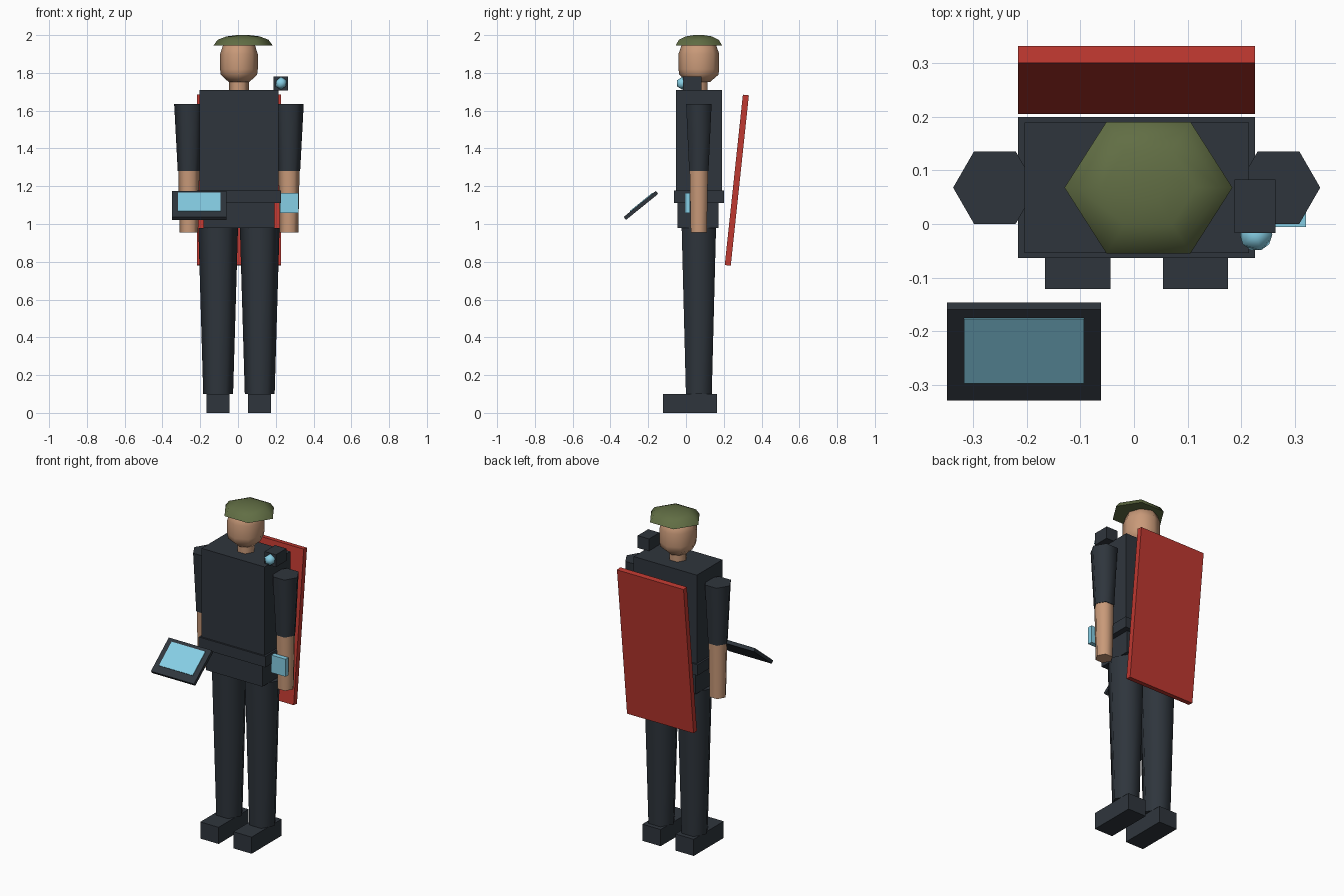
import bpy, bmesh, math
from mathutils import Matrix, Vector

old = bpy.data.objects.get("Cube")
if old:
    bpy.data.objects.remove(old, do_unlink=True)


def material(name, rgb):
    m = bpy.data.materials.new(name)
    m.use_nodes = True
    colour = (*rgb, 1)
    m.diffuse_color = colour
    bsdf = next(n for n in m.node_tree.nodes if n.type == 'BSDF_PRINCIPLED')
    bsdf.inputs["Base Color"].default_value = colour
    return m


SLATE = material("slate", (0.028, 0.036, 0.046))
SKIN = material("skin", (0.58, 0.32, 0.19))
OLIVE = material("olive", (0.12, 0.155, 0.058))
RED = material("red", (0.52, 0.04, 0.03))
BLUE = material("light blue", (0.24, 0.62, 0.78))

CX, CY = 0.005, 0.068  # body axis


def finish(name, bm, mat, smooth=False):
    bmesh.ops.recalc_face_normals(bm, faces=bm.faces[:])
    mesh = bpy.data.meshes.new(name)
    bm.to_mesh(mesh)
    bm.free()
    mesh.materials.append(mat)
    obj = bpy.data.objects.new(name, mesh)
    bpy.context.collection.objects.link(obj)
    if smooth:
        bpy.ops.object.select_all(action='DESELECT')
        obj.select_set(True)
        bpy.context.view_layer.objects.active = obj
        bpy.ops.object.shade_smooth_by_angle(angle=math.radians(65))
    return obj


def box(name, centre, size, mat, tilt=0.0):
    bm = bmesh.new()
    bmesh.ops.create_cube(bm, size=1)
    bm.transform(Matrix.Translation(centre) @ Matrix.Rotation(tilt, 4, 'X')
                 @ Matrix.Diagonal((*size, 1)))
    return finish(name, bm, mat)


def turned(name, x, profile, mat, sides=6, sx=1.0, sy=1.0):
    """Stack of polygon rings (height, radius) with capped ends."""
    bm = bmesh.new()
    rings = []
    for z, r in profile:
        angles = [math.tau * i / sides for i in range(sides)]
        rings.append([bm.verts.new((x + r * sx * math.cos(a),
                                    CY + r * sy * math.sin(a), z)) for a in angles])
    for low, high in zip(rings, rings[1:]):
        for i in range(sides):
            j = (i + 1) % sides
            bm.faces.new((low[i], low[j], high[j], high[i]))
    bm.faces.new(rings[0][::-1])
    bm.faces.new(rings[-1])
    return finish(name, bm, mat, smooth=True)


# Trunk
box("torso", (CX, CY, 1.415), (0.42, 0.244, 0.59), SLATE)
box("belt", (CX, CY, 1.145), (0.443, 0.264, 0.065), SLATE)
box("hips", (CX, CY - 0.004, 1.06), (0.376, 0.217, 0.16), SLATE)

# Limbs
for side, s in (("left", 1), ("right", -1)):
    leg_x, arm_x = CX + 0.11 * s, CX + 0.265 * s
    turned(side + "_leg", leg_x, [(0.1, 0.079), (0.98, 0.105)], SLATE)
    box(side + "_boot", (leg_x, 0.021, 0.05), (0.122, 0.285, 0.1), SLATE)
    turned(side + "_upper_arm", arm_x, [(1.28, 0.059), (1.635, 0.078)], SLATE)
    turned(side + "_forearm", arm_x, [(0.955, 0.049), (1.285, 0.056)], SKIN)

# Head and cap
turned("neck", CX, [(1.7, 0.052), (1.78, 0.052)], SKIN)
turned("head", CX, [(1.752, 0.055), (1.79, 0.096), (1.82, 0.1), (1.9, 0.1),
                    (1.945, 0.085), (1.96, 0.06)], SKIN, sides=8, sy=1.08)
turned("cap", 0.027, [(1.945, 0.142), (1.975, 0.122), (1.993, 0.08), (2.0, 0.03)],
       OLIVE, sx=1.105)

# Shoulder lamp
box("lamp_housing", (0.226, 0.033, 1.745), (0.076, 0.1, 0.074), SLATE)
bm = bmesh.new()
bmesh.ops.create_icosphere(bm, subdivisions=1, radius=0.034)
bm.transform(Matrix.Translation((0.228, -0.02, 1.745)))
finish("lamp_lens", bm, BLUE, smooth=True)

# Wrist screen
box("wrist_screen", (0.272, 0.008, 1.112), (0.098, 0.028, 0.105), BLUE)

# Hand-held tablet, tilted toward the front
tilt = 0.68
centre = Vector((-0.2055, -0.2385, 1.0985))
box("tablet_body", centre, (0.287, 0.219, 0.02), SLATE, tilt)
offset = Matrix.Rotation(tilt, 3, 'X') @ Vector((0, 0.012, 0.011))
box("tablet_screen", centre + offset, (0.224, 0.155, 0.006), BLUE, tilt)

# Leaning back panel
box("back_panel", (CX, 0.269, 1.232), (0.443, 0.032, 0.907), RED, -0.106)
